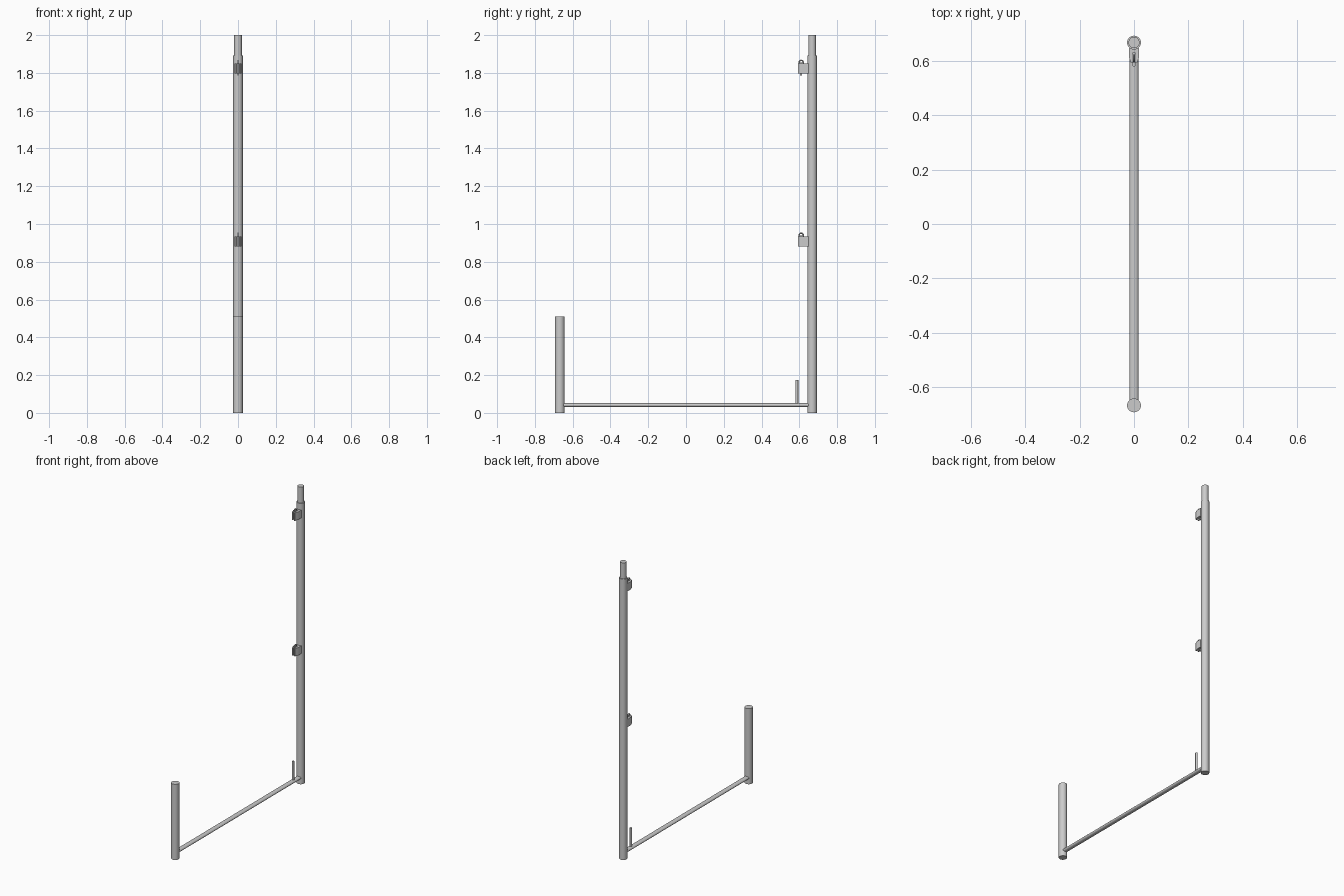
import bpy, bmesh, math

if "Cube" in bpy.data.objects:
    bpy.data.objects.remove(bpy.data.objects["Cube"])

POST_Y = 0.668


def finish(name, bm, smooth=True):
    bmesh.ops.recalc_face_normals(bm, faces=bm.faces)
    me = bpy.data.meshes.new(name)
    bm.to_mesh(me)
    bm.free()
    ob = bpy.data.objects.new(name, me)
    bpy.context.collection.objects.link(ob)
    if smooth:
        bpy.context.view_layer.objects.active = ob
        ob.select_set(True)
        bpy.ops.object.shade_smooth_by_angle(angle=math.radians(35))
        ob.select_set(False)
    return ob


def rod(name, r, y, z0, z1, sides=24):
    bm = bmesh.new()
    bmesh.ops.create_cone(bm, cap_ends=True, segments=sides,
                          radius1=r, radius2=r, depth=z1 - z0)
    bmesh.ops.translate(bm, vec=(0, y, (z0 + z1) / 2), verts=bm.verts)
    return finish(name, bm)


def prism(name, pts, offset, smooth=False):
    """Extrude a closed profile; pts is a function pair (start, end)."""
    bm = bmesh.new()
    f = bm.faces.new([bm.verts.new(p) for p in pts])
    ext = bmesh.ops.extrude_face_region(bm, geom=[f])
    bmesh.ops.translate(bm, vec=offset,
                        verts=[v for v in ext['geom'] if isinstance(v, bmesh.types.BMVert)])
    return finish(name, bm, smooth)


# Uprights: tall post with spigot, short post
rod("tall_post", 0.0255, POST_Y, 0, 1.893)
rod("spigot", 0.0205, POST_Y, 1.88, 2.0)
rod("short_post", 0.0255, -POST_Y, 0, 0.51)

# Flattened tube joining the posts near the ground
oval = [(0.0165 * math.cos(a), -0.65, 0.041 + 0.0105 * math.sin(a))
        for a in (math.tau * i / 16 for i in range(16))]
prism("base_rail", oval, (0, 1.30, 0), True)

# Small upright pin on the rail
rod("rail_pin", 0.0075, 0.587, 0.045, 0.175, 12)

# Two wedge couplers: cheeks around a slot, back plate, and a looped wedge
for label, z in (("lower", 0.882), ("upper", 1.797)):
    for side, s in (("left", -1), ("right", 1)):
        cheek = [(s * 0.004, 0.592, z), (s * 0.011, 0.592, z),
                 (s * 0.019, 0.615, z), (s * 0.019, 0.646, z), (s * 0.004, 0.646, z)]
        prism(f"{label}_coupler_{side}_cheek", cheek, (0, 0, 0.053))
    low = z - (0.010 if label == "upper" else 0)
    wedge = [(-0.003, 0.603, low), (-0.003, 0.614, low),
             (-0.003, 0.624, z + 0.057), (-0.003, 0.597, z + 0.057)]
    prism(f"{label}_wedge", wedge, (0.006, 0, 0))
    bpy.ops.mesh.primitive_torus_add(major_radius=0.0115, minor_radius=0.0035,
                                     major_segments=20, minor_segments=8,
                                     location=(0, 0.610, z + 0.058),
                                     rotation=(0, math.pi / 2, 0))
    bpy.context.object.name = f"{label}_wedge_loop"
    bpy.ops.object.shade_smooth_by_angle()
    back = [(-0.019, 0.632, z), (0.019, 0.632, z), (0.019, 0.648, z), (-0.019, 0.648, z)]
    prism(f"{label}_coupler_back", back, (0, 0, 0.053))
